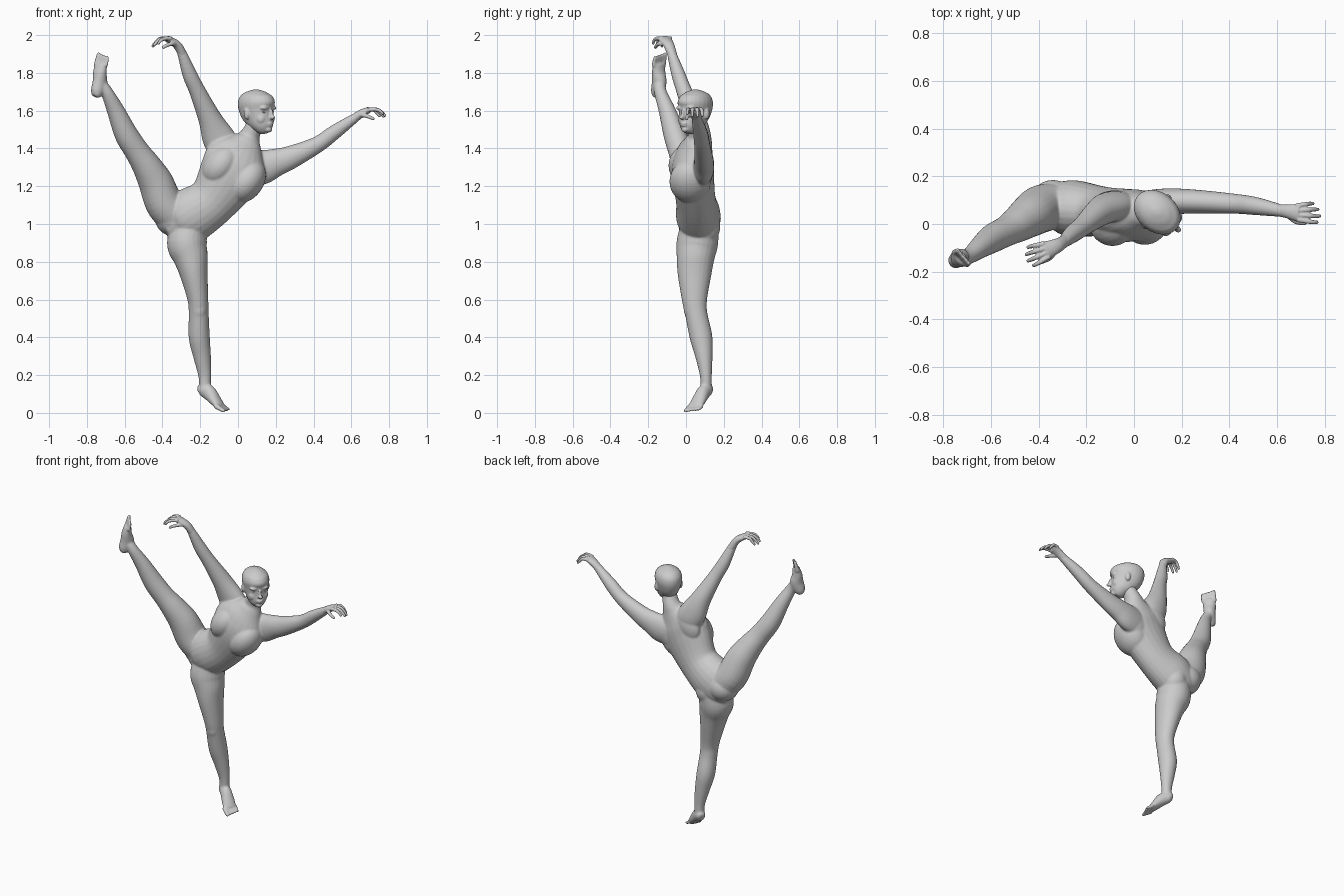
import bpy, bmesh, math
from mathutils import Vector, Matrix


def spline(rows, steps=5):
    """Catmull-Rom through rows of (x, y, z, half width, half depth)."""
    out, n = [], len(rows)
    for i in range(n - 1):
        p = [rows[min(max(j, 0), n - 1)] for j in (i - 1, i, i + 1, i + 2)]
        for s in range(steps):
            t = s / steps
            out.append([0.5 * (2 * b + (c - a) * t + (2 * a - 5 * b + 4 * c - d) * t * t
                               + (3 * b - a - 3 * c + d) * t ** 3) for a, b, c, d in zip(*p)])
    return out + [list(rows[-1])]


def tube(bm, rows, ref, segs=24):
    """Closed loft of ellipses; the first radius lies along ref."""
    pts, rings = spline(rows), []
    for i, p in enumerate(pts):
        t = (Vector(pts[min(i + 1, len(pts) - 1)][:3]) - Vector(pts[max(i - 1, 0)][:3])).normalized()
        r = Vector(ref)
        s = (r - t * r.dot(t)).normalized()
        n = t.cross(s)
        rings.append([bm.verts.new(Vector(p[:3]) + s * p[3] * math.cos(a) + n * p[4] * math.sin(a))
                      for a in (2 * math.pi * k / segs for k in range(segs))])
    for a, b in zip(rings, rings[1:]):
        for k in range(segs):
            m = (k + 1) % segs
            bm.faces.new((a[k], a[m], b[m], b[k]))
    bm.faces.new(rings[0][::-1])
    bm.faces.new(rings[-1])


def ball(bm, c, r, rot=Matrix()):
    r = (r, r, r) if isinstance(r, float) else r
    bmesh.ops.create_uvsphere(bm, u_segments=24, v_segments=16, radius=1,
                              matrix=Matrix.Translation(c) @ rot @ Matrix.Diagonal((*r, 1)))


def digit(bm, pts, r):
    """Finger or toe: rounded tapering tube."""
    rows = [(*p, r * (1 - 0.12 * i), r * (1 - 0.12 * i)) for i, p in enumerate(pts)]
    tube(bm, rows, (0.31, 0.9, 0.3), 10)
    ball(bm, pts[-1], rows[-1][3])


def finish(name, bm, voxel, smooth):
    """Fuse the overlapping shells into one smooth skin."""
    bmesh.ops.recalc_face_normals(bm, faces=bm.faces)
    me = bpy.data.meshes.new(name)
    bm.to_mesh(me)
    bm.free()
    ob = bpy.data.objects.new(name, me)
    bpy.context.collection.objects.link(ob)
    for f in me.polygons:
        f.use_smooth = True
    if voxel:
        m = ob.modifiers.new("fuse", 'REMESH')
        m.mode, m.voxel_size, m.use_smooth_shade = 'VOXEL', voxel, True
        m = ob.modifiers.new("soften", 'SMOOTH')
        m.factor, m.iterations = 0.5, smooth


# Torso and neck, leaning to +x
body = bmesh.new()
lean = Matrix.Rotation(math.radians(36), 4, 'Y')
tube(body, [(-.385, .07, .97, .05, .06), (-.32, .075, 1.0, .115, .10), (-.25, .065, 1.045, .145, .118),
            (-.135, .052, 1.125, .134, .105), (-.04, .036, 1.265, .168, .112), (0, .044, 1.35, .165, .102),
            (.04, .058, 1.42, .098, .074), (.062, .065, 1.465, .056, .056), (.085, .055, 1.52, .045, .048),
            (.1, .05, 1.58, .045, .048)], (0.8, 0, -0.59))
ball(body, (-.09, .02, 1.31), (.092, .113, .125), lean)
ball(body, (.045, .022, 1.225), (.09, .11, .125), lean)
ball(body, (-.34, .085, 1.03), (.1, .1, .095))
ball(body, (-.24, .085, .985), (.085, .097, .1))
ball(body, (-.08, .095, 1.37), (.08, .046, .1), lean)
ball(body, (.065, .095, 1.28), (.08, .046, .1), lean)

# Standing leg
tube(body, [(-.25, .075, 1.0, .09, .10), (-.27, .06, .9, .106, .11), (-.25, .05, .82, .092, .10),
            (-.233, .045, .73, .073, .089), (-.212, .045, .6, .055, .067), (-.208, .055, .52, .053, .059),
            (-.205, .08, .4, .056, .06), (-.19, .095, .3, .047, .046), (-.176, .105, .2, .035, .032),
            (-.175, .107, .13, .03, .03)], (1, 0, 0))
ball(body, (-.207, .025, .55), (.042, .037, .06))

# Raised leg
tube(body, [(-.30, .08, 1.02, .10, .09), (-.385, .065, 1.10, .10, .10), (-.435, .035, 1.22, .092, .09),
            (-.485, 0, 1.31, .077, .076), (-.535, -.03, 1.385, .066, .064), (-.592, -.06, 1.475, .062, .06),
            (-.647, -.10, 1.60, .047, .045), (-.69, -.133, 1.69, .034, .034), (-.718, -.14, 1.735, .03, .032)],
     (.8, 0, .5))

# Raised arm and sideways arm
tube(body, [(-.02, .065, 1.29, .06, .04), (-.065, .075, 1.39, .085, .06), (-.105, .07, 1.46, .086, .063),
            (-.15, .045, 1.56, .062, .058), (-.213, -.008, 1.70, .044, .042), (-.255, -.04, 1.79, .039, .037),
            (-.295, -.075, 1.90, .026, .025), (-.31, -.083, 1.925, .022, .022)], (.9, 0, .4))
tube(body, [(-.03, .065, 1.27, .06, .04), (.05, .08, 1.29, .092, .058), (.13, .093, 1.302, .092, .056),
            (.2, .095, 1.325, .075, .053), (.28, .093, 1.353, .062, .049), (.42, .085, 1.42, .044, .042),
            (.51, .075, 1.485, .039, .038), (.62, .055, 1.562, .025, .026), (.64, .052, 1.574, .02, .024)],
     (0, 0, 1))


def foot(bm, rows, side, tip):
    side, tip = Vector(side), Vector(tip)
    tube(bm, rows, side)
    k = Vector(rows[-1][:3])
    for i in range(5):
        a = k + side * (i - 1.9) * .0185
        d = tip - k
        digit(bm, [a - d * .3, a + d * .4, a + d * (1.05 - .09 * i)], .0145 if i == 0 else .011)


# Feet: heel to ball, then five toes; the raised sole faces out and forward
foot(body, [(-.207, .127, .122, .02, .016), (-.19, .116, .124, .032, .034),
            (-.155, .093, .108, .035, .04), (-.12, .068, .066, .041, .029),
            (-.093, .048, .032, .042, .017)], (.54, .84, 0), (-.06, .028, .012))
foot(body, [(-.757, -.158, 1.675, .024, .018), (-.746, -.152, 1.70, .033, .036),
            (-.731, -.142, 1.75, .036, .042), (-.732, -.145, 1.80, .04, .032),
            (-.724, -.143, 1.85, .041, .02)], (.707, -.707, 0), (-.714, -.136, 1.897))
finish("body", body, 0.005, 14)

# Head, turned toward +x; local axes are forward, sideways, up
turn = Matrix(((.77, -.64, 0, 0), (-.64, -.77, 0, 0), (0, 0, 1, 0), (0, 0, 0, 1)))
origin = Vector((.10, .047, 1.60))
at = lambda f, s, z: origin + turn @ Vector((f, s, z))
head = bmesh.new()
tube(head, [(*at(f, 0, z), w, l) for f, z, l, w in (
    (.06, -.117, .022, .024), (.053, -.1, .044, .043), (.042, -.075, .061, .058), (.022, -.04, .083, .068),
    (.004, 0, .102, .077), (-.004, .04, .108, .083), (-.006, .075, .095, .073), (-.006, .098, .06, .047),
    (-.006, .112, .015, .012))], turn @ Vector((0, 1, 0)))
ball(head, at(.106, 0, -.036), (.019, .014, .011), turn)
ball(head, at(.1, 0, -.018), (.012, .009, .026), turn)
ball(head, at(.092, 0, -.067), (.014, .023, .007), turn)
ball(head, at(.091, 0, -.079), (.013, .019, .007), turn)
ball(head, at(.081, 0, -.1), (.017, .022, .016), turn)
for s in (-1, 1):
    ball(head, at(.078, s * .032, .014), (.02, .028, .012), turn)
    ball(head, at(.056, s * .036, -.044), (.029, .026, .032), turn)
    ball(head, at(-.008, s * .075, -.015), (.018, .014, .032), turn)
finish("head", head, 0.004, 11)
eyes = bmesh.new()
for s in (-1, 1):
    ball(eyes, at(.076, s * .031, -.007), (.011, .014, .007), turn)
finish("eyes", eyes, 0, 0)


def hand(name, palm, side, fwd, curl, thumb):
    bm = bmesh.new()
    side, fwd, curl = Vector(side), Vector(fwd), Vector(curl)
    tube(bm, palm, side)
    k = Vector(palm[-1][:3])
    for i in range(4):
        o = i - 1.5
        size = (.85, 1.0, .95, .75)[i]
        base = k + side * o * .019 - fwd * .012
        mid = base + (fwd * .05 + side * o * .006) * size
        end = mid + (fwd * .03 + curl * (.012 + .006 * i) + side * o * .003) * size
        digit(bm, [base, mid, end, end + (fwd * .014 + curl * .016) * size], .0115)
    digit(bm, [Vector(p) for p in thumb], .013)
    finish(name, bm, 0.0035, 3)


# Hands: palm, four curled fingers and a thumb
hand("raised_hand", [(-.286, -.067, 1.88, .024, .024), (-.32, -.09, 1.945, .03, .022),
                     (-.376, -.113, 1.982, .039, .016)], (-.4, .917, 0), (-.9, -.35, -.03), (0, 0, -1),
     [(-.325, -.1, 1.95), (-.348, -.138, 1.955), (-.378, -.155, 1.945), (-.395, -.162, 1.935)])
hand("side_hand", [(.605, .058, 1.551, .025, .024), (.65, .052, 1.583, .03, .022),
                   (.695, .047, 1.605, .039, .016)], (-.1, .995, 0), (.99, 0, .04), (0, 0, -1),
     [(.645, .04, 1.577), (.672, .014, 1.575), (.698, .005, 1.565), (.715, .004, 1.557)])
